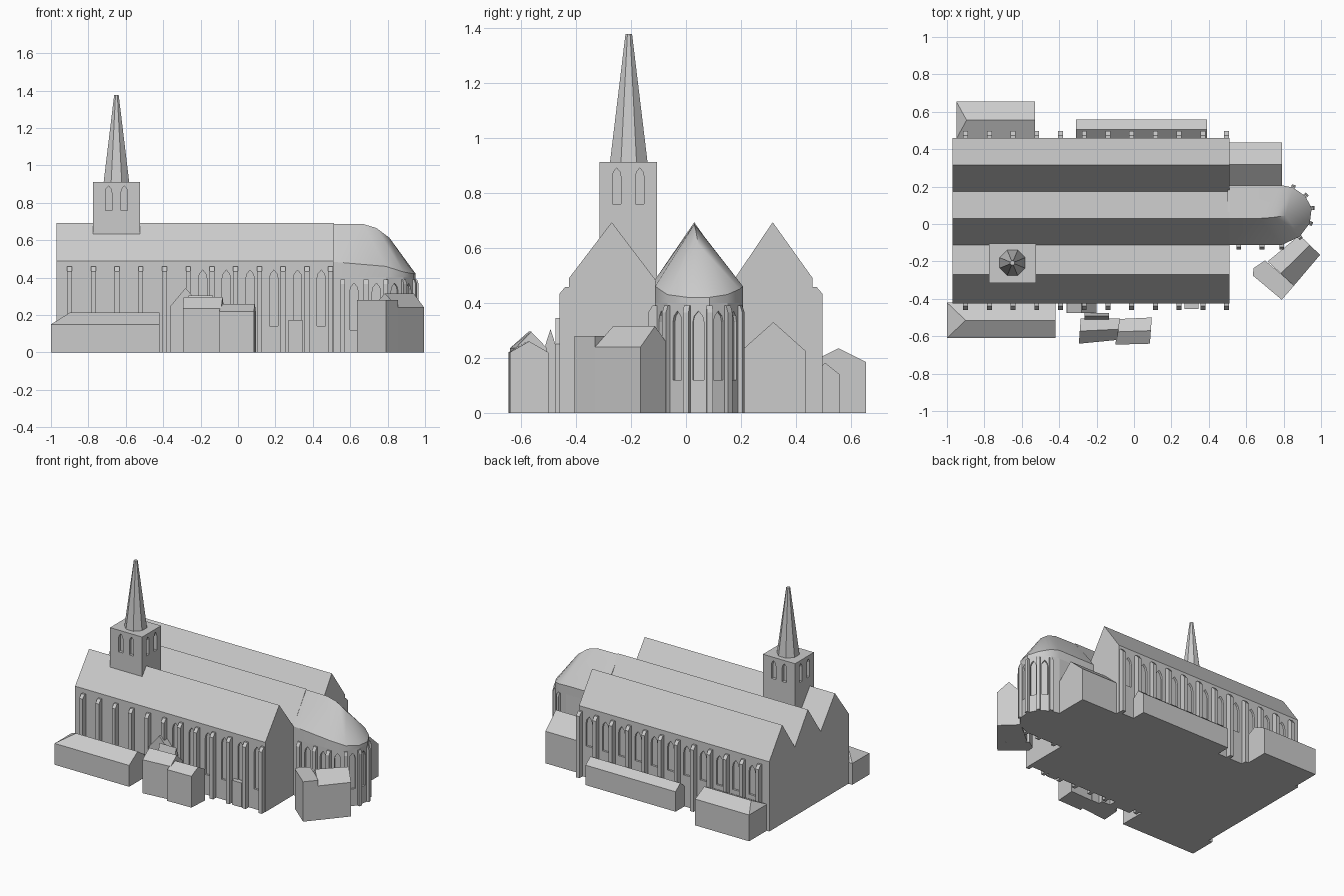
import bpy, bmesh, math
from mathutils import Vector, Matrix

if "Cube" in bpy.data.objects:
    bpy.data.objects.remove(bpy.data.objects["Cube"])

stone = bpy.data.materials.new("pale_stone")
stone.diffuse_color = (0.6, 0.6, 0.6, 1)
stone.use_nodes = True
stone.node_tree.nodes["Principled BSDF"].inputs["Base Color"].default_value = stone.diffuse_color


def build(name, verts, faces):
    me = bpy.data.meshes.new(name)
    bm = bmesh.new()
    vs = [bm.verts.new(v) for v in verts]
    for f in faces:
        bm.faces.new([vs[i] for i in f])
    bmesh.ops.recalc_face_normals(bm, faces=bm.faces)
    bm.to_mesh(me)
    bm.free()
    me.materials.append(stone)
    ob = bpy.data.objects.new(name, me)
    bpy.context.collection.objects.link(ob)
    return ob


def prism_data(loop, offset):
    """Closed prism: a polygon moved along an offset."""
    n = len(loop)
    a = [Vector(p) for p in loop]
    verts = a + [p + Vector(offset) for p in a]
    faces = [tuple(range(n)), tuple(range(n, 2 * n))]
    faces += [(i, (i + 1) % n, (i + 1) % n + n, i + n) for i in range(n)]
    return verts, faces


def prism(name, loop, offset):
    return build(name, *prism_data(loop, offset))


def box(name, x0, x1, y0, y1, z1, z0=0):
    return prism(name, [(x0, y0, z0), (x1, y0, z0), (x1, y1, z0), (x0, y1, z0)], (0, 0, z1 - z0))


def house(name, corners, eave, ridge, hip=0.0):
    """Gabled house; ridge runs from edge 3-0 to edge 1-2, hip pulls in its first end."""
    c = [Vector((x, y, 0)) for x, y in corners]
    r0, r1 = (c[0] + c[3]) / 2, (c[1] + c[2]) / 2
    r0 = r0 + (r1 - r0).normalized() * hip
    up = Vector((0, 0, 1))
    verts = c + [p + up * eave for p in c] + [r0 + up * ridge, r1 + up * ridge]
    return build(name, verts, [(0, 1, 2, 3), (0, 1, 5, 4), (2, 3, 7, 6), (4, 5, 9, 8), (6, 7, 8, 9),
                               (1, 2, 6, 9, 5)] + ([(3, 0, 4, 7), (4, 8, 7)] if hip else [(3, 0, 4, 8, 7)]))


def merged(name, parts):
    verts, faces = [], []
    for v, f in parts:
        faces += [tuple(i + len(verts) for i in q) for q in f]
        verts += v
    return build(name, verts, faces)


def arch(cx, cy, ang, w, z0, z1, depth=0.014):
    """Pointed window cutter; ang is the outward direction of the wall."""
    h = w / 2
    prof = [(-h, z0), (h, z0), (h, z1 - w), (h * .75, z1 - w * .45), (0, z1),
            (-h * .75, z1 - w * .45), (-h, z1 - w)]
    n = Vector((math.cos(ang), math.sin(ang), 0))
    t = Vector((-n.y, n.x, 0))
    base = Vector((cx, cy, 0)) - n * depth
    return prism_data([base + t * u + Vector((0, 0, z)) for u, z in prof], n * (depth + .01))


def buttress(cx, cy, ang, w, d, z):
    """Pier with a sloping top, standing against a wall."""
    n = Vector((math.cos(ang), math.sin(ang), 0))
    t = Vector((-n.y, n.x, 0))
    base = Vector((cx, cy, 0)) - t * w / 2
    prof = [(-.01, 0), (d, 0), (d, z - .025), (d * .4, z), (-.01, z)]
    return prism_data([base + n * u + Vector((0, 0, v)) for u, v in prof], t * w)


def cut(ob, parts):
    c = merged(ob.name + "_window_cutter", parts)
    c.hide_render = True
    c.display_type = 'WIRE'
    m = ob.modifiers.new("windows", 'BOOLEAN')
    m.operation, m.solver, m.object = 'DIFFERENCE', 'EXACT', c


S, N, E, W = -math.pi / 2, math.pi / 2, 0, math.pi

# Triple-gabled hall
hall = prism("hall", [(-.97, y, z) for y, z in (
    (-.425, 0), (-.425, .49), (-.27, .693), (-.112, .485), (.03, .693), (.175, .485),
    (.315, .693), (.46, .49), (.46, 0))], (1.48, 0, 0))
piers = [-.9 + .1268 * i for i in range(12)]
cut(hall, [arch(x + .077, -.425, S, .045, .14, .44) for x in piers[5:11]]
    + [arch(x + .0634, .46, N, .05, .22, .43) for x in piers[:11]])
merged("hall_buttresses", [buttress(x, -.425, S, .026, .035, .458) for x in piers]
       + [buttress(x, .46, N, .026, .036, .458) for x in piers])

# Tower and spire
tower = box("tower", -.775, -.525, -.315, -.105, .912)
cut(tower, [arch(-.65 + s, y, a, .034, .76, .89, .02) for s in (-.042, .042) for y, a in ((-.315, S), (-.105, N))]
    + [arch(x, -.21 + s, a, .03, .76, .89, .02) for s in (-.042, .042) for x, a in ((-.775, W), (-.525, E))])
ring = [(math.cos(math.pi / 8 + k * math.pi / 4), math.sin(math.pi / 8 + k * math.pi / 4)) for k in range(8)]
build("spire", [(-.65 + r * c, -.208 + r * s, z) for r, z in ((.074, .91), (.013, 1.377)) for c, s in ring],
      [tuple(range(8)), tuple(range(8, 16))] + [(i, (i + 1) % 8, (i + 1) % 8 + 8, i + 8) for i in range(8)])

# Chancel walls with many-sided apse
plan = [(.5, -.112), (.79, -.112), (.885, -.068), (.94, .005), (.95, .085), (.915, .15), (.85, .195), (.79, .207), (.5, .207)]
eaves = [.485, .46, .43, .42, .42, .43, .45, .46, .46]
walls = prism("chancel_walls", [(x, y, 0) for x, y in plan], (0, 0, .40))
parts, posts = [], []
for (x0, y0), (x1, y1) in zip(plan[1:6], plan[2:7]):
    a = math.atan2(y1 - y0, x1 - x0) - math.pi / 2
    parts.append(arch((x0 + x1) / 2, (y0 + y1) / 2, a, .04, .12, .37, .012))
    posts.append(buttress(x1, y1, a + .25, .022, .015, .39))
parts += [arch(x, -.112, S, .045, .12, .37) for x in (.62, .74)]
posts += [buttress(x, -.112, S, .026, .025, .39) for x in (.56, .685, .79)]
cut(walls, parts)
merged("chancel_buttresses", posts)

# Chancel roof: straight ridge sinking to a rounded end
n = len(plan)
verts = [(x, y, .395) for x, y in plan] + [(x, y, z) for (x, y), z in zip(plan, eaves)]
verts += [(.5, .03, .688), (.67, .03, .686), (.74, .035, .665), (.81, .045, .612)]
r0, r1, r2, r3 = range(2 * n, 2 * n + 4)
faces = [tuple(range(n))] + [(i, i + 1, i + 1 + n, i + n) for i in range(n - 1)]
faces += [(n - 1, 0, n, r0, 2 * n - 1), (n, n + 1, r1, r0), (n + 7, n + 8, r0, r1),
          (n + 1, r2, r1), (n + 7, r1, r2), (n + 1, n + 2, r2), (n + 6, n + 7, r2),
          (n + 2, r3, r2), (n + 6, r2, r3)] + [(n + i, n + i + 1, r3) for i in range(2, 6)]
roof = build("chancel_roof", verts, faces)
bpy.context.view_layer.objects.active = roof
roof.select_set(True)
bpy.ops.object.shade_smooth_by_angle(angle=math.radians(32))

# Low side buildings
house("south_west_annex", [(-1, -.61), (-.42, -.61), (-.42, -.42), (-1, -.42)], .15, .212, .1)
house("north_west_annex", [(-.95, .455), (-.53, .455), (-.53, .655), (-.95, .655)], .185, .235, .055)
house("north_annex", [(-.31, .455), (.39, .455), (.39, .558), (-.31, .558)], .14, .182)
house("sacristy", [(.5, .2), (.79, .2), (.79, .435), (.5, .435)], .225, .33)

# South porch and cottages
house("porch", [(-.20, -.475), (-.20, -.42), (-.36, -.42), (-.36, -.475)][1:] + [(-.20, -.475)], .25, .25)
prism("porch_gable", [(-.36, -.475, .249), (-.20, -.475, .249), (-.28, -.475, .345)], (0, .055, 0))
house("west_cottage", [(-.295, -.64), (-.09, -.62), (-.075, -.505), (-.285, -.505)], .235, .295)
house("east_cottage", [(-.1, -.645), (.085, -.64), (.095, -.5), (-.08, -.508)], .22, .26)
house("rear_cottage", [(-.265, -.51), (-.135, -.51), (-.135, -.475), (-.265, -.475)], .25, .305)
box("small_shed", .27, .345, -.455, -.42, .172)

# South-east house: gabled wing and flat-topped wing, turned to the apse
house("south_east_wing", [(.855, -.33), (.995, -.165), (.885, -.06), (.715, -.2)], .24, .315)
prism("south_east_block", [(.635, -.275, 0), (.79, -.405, 0), (.855, -.33, 0), (.79, -.27, 0), (.70, -.195, 0),
                           (.64, -.235, 0)], (0, 0, .28))
